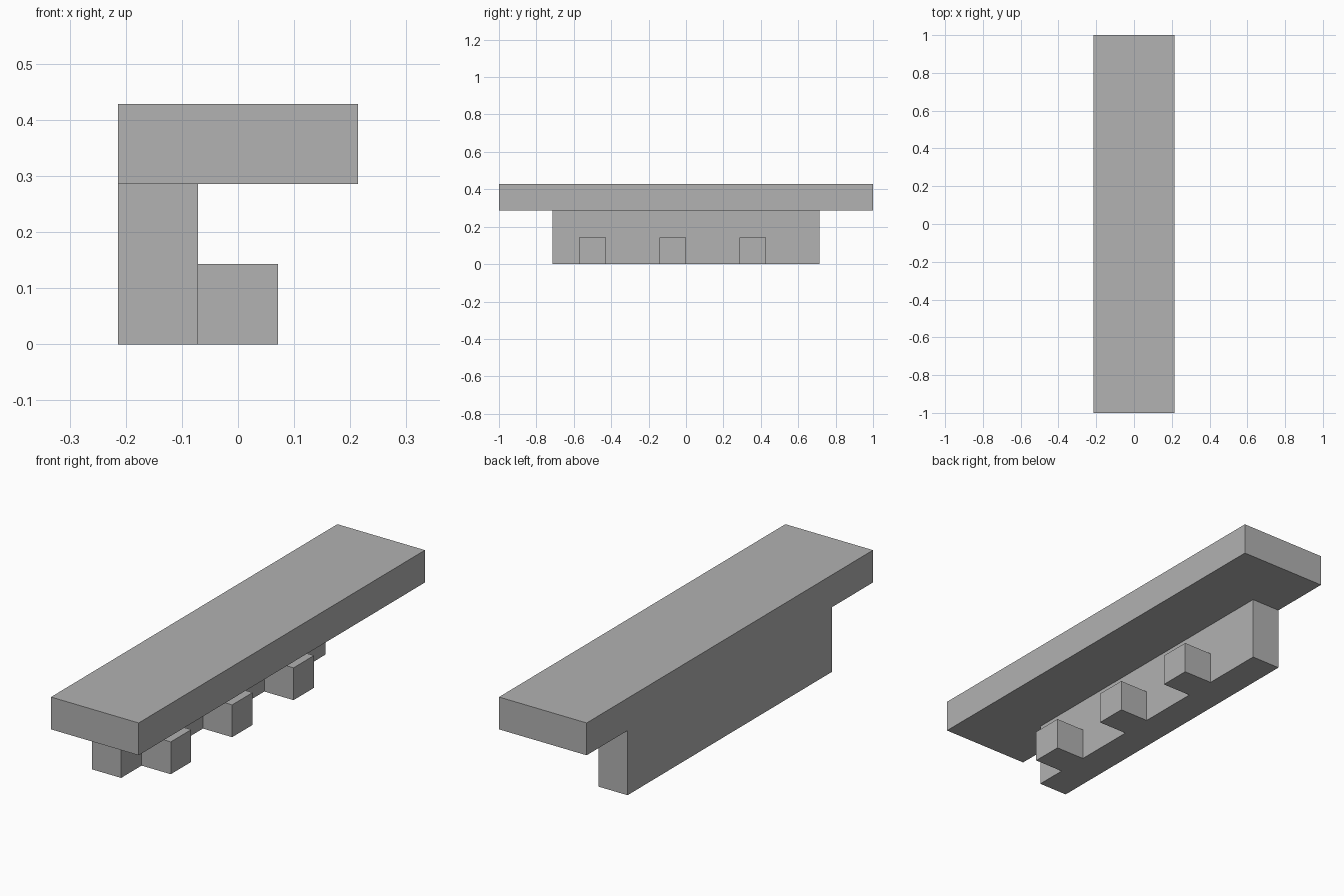
import bpy
import bmesh
from mathutils import Vector

cube = bpy.data.objects.get("Cube")
if cube:
    bpy.data.objects.remove(cube, do_unlink=True)

U = 1 / 7  # building module: every part is a whole number of modules

grey = bpy.data.materials.new("plain grey")
grey.use_nodes = True
colour = (0.445, 0.445, 0.445, 1)
grey.diffuse_color = colour
grey.node_tree.nodes["Principled BSDF"].inputs["Base Color"].default_value = colour


def box(name, low, high):
    """Box between two corners given in modules."""
    low, high = Vector(low) * U, Vector(high) * U
    bm = bmesh.new()
    bmesh.ops.create_cube(bm, size=1)
    bmesh.ops.scale(bm, vec=high - low, verts=bm.verts)
    mesh = bpy.data.meshes.new(name)
    bm.to_mesh(mesh)
    bm.free()
    mesh.materials.append(grey)
    obj = bpy.data.objects.new(name, mesh)
    obj.location = (low + high) / 2
    bpy.context.collection.objects.link(obj)
    return obj


# Overhanging slab and the wall under one edge
box("top_slab", (-1.5, -7, 2), (1.5, 7, 3))
box("support_wall", (-1.5, -5, 0), (-0.5, 5, 2))

# Row of small blocks against the wall
for i in range(3):
    y = -4 + 3 * i
    box(f"foot_block_{i + 1}", (-0.5, y, 0), (0.5, y + 1, 1))
